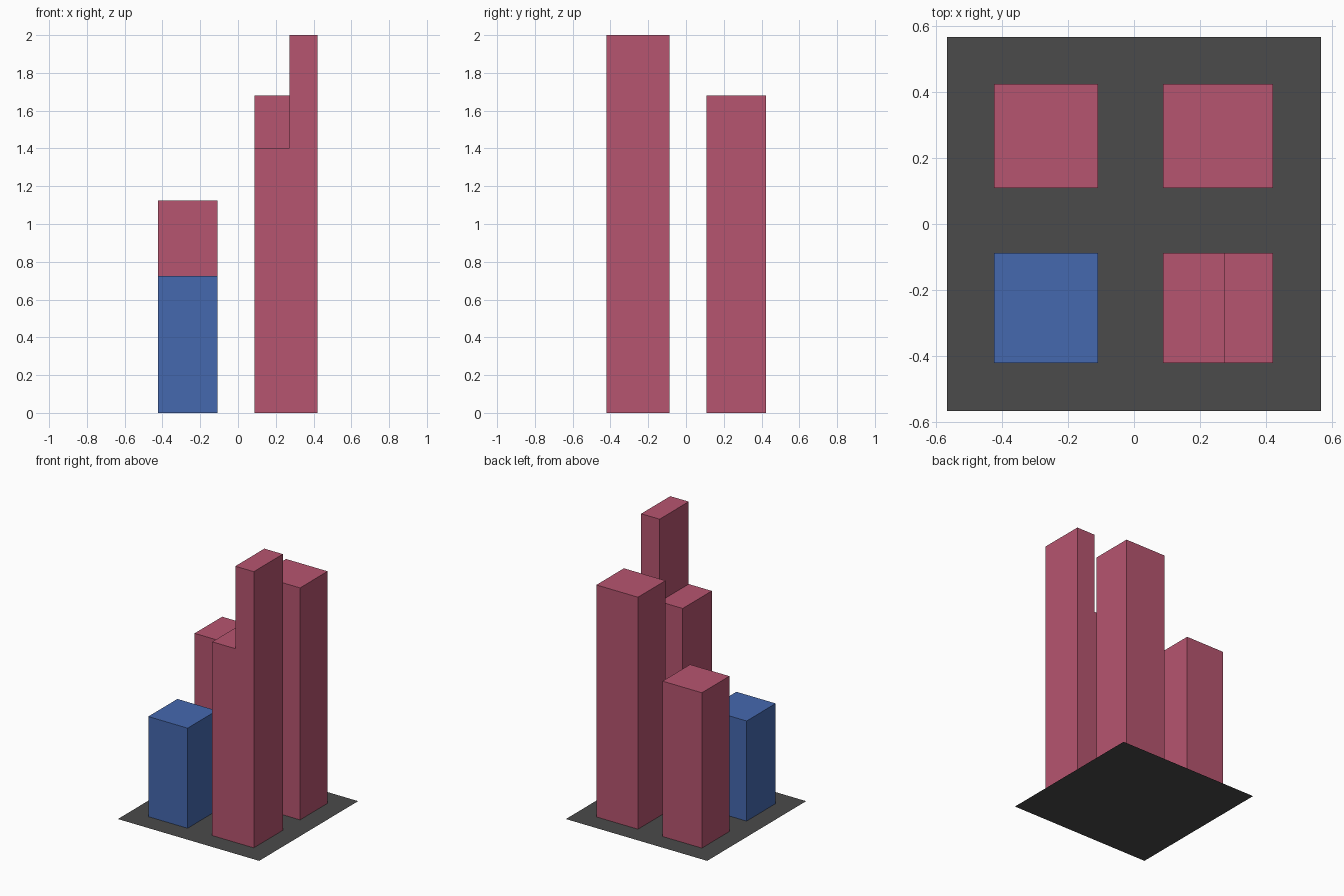
import bpy
import bmesh

if "Cube" in bpy.data.objects:
    bpy.data.objects.remove(bpy.data.objects["Cube"])


def material(name, rgb):
    mat = bpy.data.materials.new(name)
    mat.diffuse_color = (*rgb, 1.0)
    mat.use_nodes = True
    mat.node_tree.nodes["Principled BSDF"].inputs["Base Color"].default_value = mat.diffuse_color
    return mat


def finish(name, bm, mat):
    bmesh.ops.recalc_face_normals(bm, faces=bm.faces)
    mesh = bpy.data.meshes.new(name)
    bm.to_mesh(mesh)
    bm.free()
    mesh.materials.append(mat)
    obj = bpy.data.objects.new(name, mesh)
    bpy.context.collection.objects.link(obj)
    return obj


def tower(name, profile, y0, y1, mat):
    """Extrude an x-z outline along y; the base is left open on the ground."""
    bm = bmesh.new()
    face = bm.faces.new([bm.verts.new((x, y0, z)) for x, z in profile])
    geom = bmesh.ops.extrude_face_region(bm, geom=[face], use_keep_orig=True)["geom"]
    moved = [g for g in geom if isinstance(g, bmesh.types.BMVert)]
    bmesh.ops.translate(bm, verts=moved, vec=(0, y1 - y0, 0))
    bmesh.ops.recalc_face_normals(bm, faces=bm.faces)
    base = [f for f in bm.faces if all(v.co.z < 1e-6 for v in f.verts)]
    bmesh.ops.delete(bm, geom=base, context='FACES_ONLY')
    return finish(name, bm, mat)


def block(x0, x1, height):
    return [(x0, 0), (x1, 0), (x1, height), (x0, height)]


rose = material("rose", (0.47, 0.09, 0.16))
blue = material("blue", (0.06, 0.14, 0.43))
dark = material("dark_grey", (0.07, 0.07, 0.07))

# Flat square site
bm = bmesh.new()
bmesh.ops.create_grid(bm, x_segments=1, y_segments=1, size=0.566)
finish("ground_plate", bm, dark)

# Street gap is slightly off-centre, so lots differ a little in size
LEFT, RIGHT = (-0.424, -0.109), (0.088, 0.421)
FRONT, BACK = (-0.421, -0.088), (0.109, 0.424)

# Plain blocks
tower("front_left_block", block(*LEFT, 0.725), *FRONT, blue)
tower("back_left_block", block(*LEFT, 1.125), *BACK, rose)
tower("back_right_block", block(*RIGHT, 1.68), *BACK, rose)

# Stepped tower
stepped = [(RIGHT[0], 0), (RIGHT[1], 0), (RIGHT[1], 2.0),
           (0.273, 2.0), (0.273, 1.403), (RIGHT[0], 1.403)]
tower("stepped_tower", stepped, *FRONT, rose)
